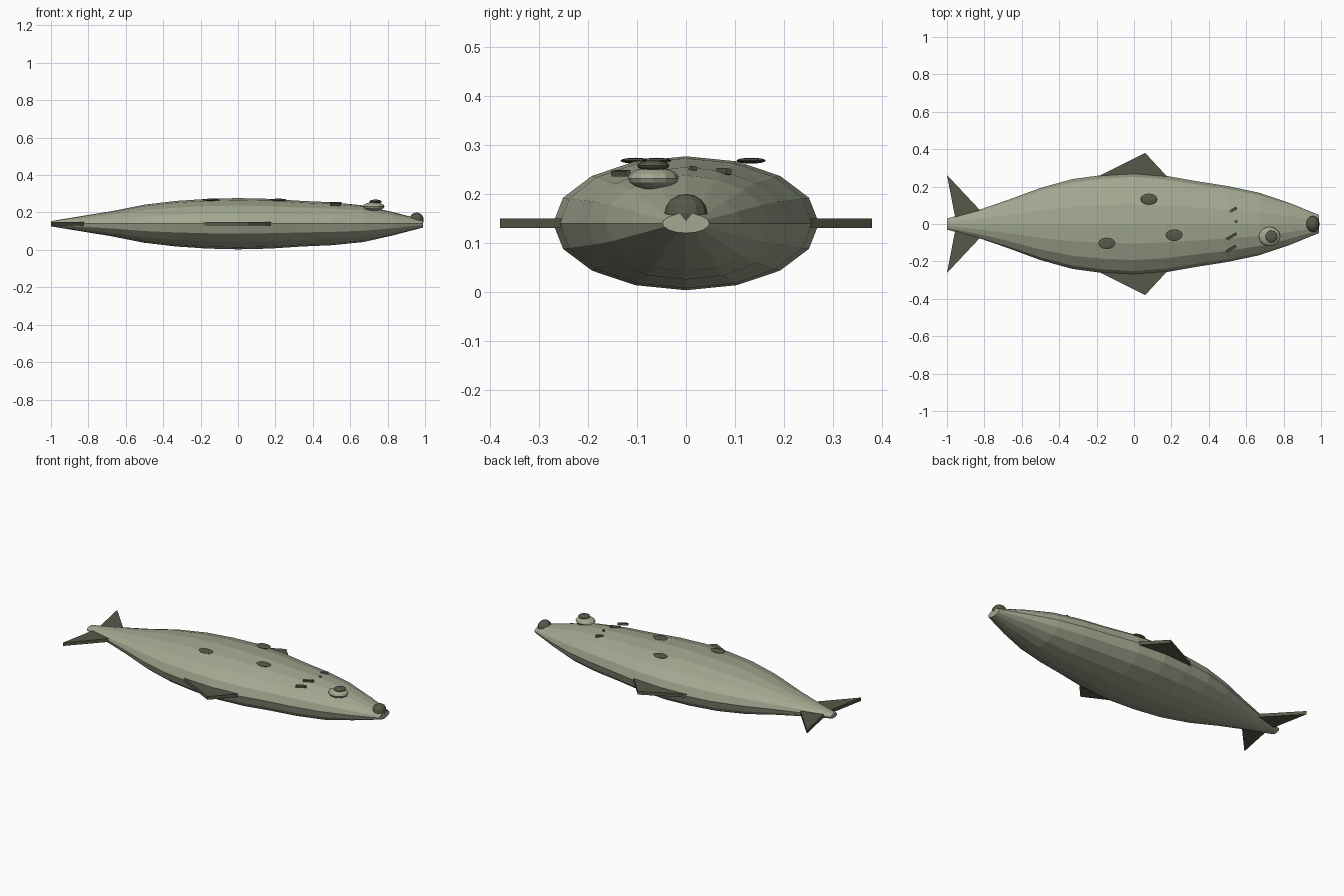
import bpy, bmesh, math

if "Cube" in bpy.data.objects:
    bpy.data.objects.remove(bpy.data.objects["Cube"])


def material(name, rgb):
    m = bpy.data.materials.new(name)
    m.diffuse_color = (*rgb, 1)
    m.use_nodes = True
    m.node_tree.nodes["Principled BSDF"].inputs["Base Color"].default_value = m.diffuse_color
    return m


SKIN = material("olive_skin", (0.36, 0.39, 0.28))
DARK = material("dark_olive", (0.09, 0.10, 0.065))
MID = 0.14


def finish(name, bm, mat):
    bmesh.ops.recalc_face_normals(bm, faces=bm.faces)
    mesh = bpy.data.meshes.new(name)
    bm.to_mesh(mesh)
    bm.free()
    mesh.materials.append(mat)
    obj = bpy.data.objects.new(name, mesh)
    bpy.context.collection.objects.link(obj)
    return obj


# body: 16-sided elliptical rings (x, half width, half height)
def body(rings, sides=16):
    bm = bmesh.new()
    loops = []
    for x, w, h in rings:
        loops.append([bm.verts.new((x, w * math.cos(2 * math.pi * i / sides),
                                    MID + h * math.sin(2 * math.pi * i / sides)))
                      for i in range(sides)])
    for a, b in zip(loops, loops[1:]):
        for i in range(sides):
            j = (i + 1) % sides
            bm.faces.new((a[i], a[j], b[j], b[i]))
    bm.faces.new(loops[0])
    bm.faces.new(loops[-1])
    finish("body", bm, SKIN)


body([(-1.0, 0.03, 0.014), (-0.83, 0.075, 0.042), (-0.67, 0.13, 0.068),
      (-0.5, 0.193, 0.102), (-0.33, 0.24, 0.122), (-0.16, 0.263, 0.133),
      (0.0, 0.272, 0.137), (0.17, 0.258, 0.133), (0.34, 0.228, 0.122),
      (0.5, 0.203, 0.115), (0.67, 0.167, 0.098), (0.83, 0.113, 0.062),
      (0.99, 0.048, 0.02)])


# fins: flat slabs mirrored to each side
def fin(name, outline):
    for side, s in (("left", 1), ("right", -1)):
        bm = bmesh.new()
        low = [bm.verts.new((x, s * y, MID - 0.01)) for x, y in outline]
        top = [bm.verts.new((x, s * y, MID + 0.01)) for x, y in outline]
        bm.faces.new(low)
        bm.faces.new(top)
        n = len(outline)
        for i in range(n):
            j = (i + 1) % n
            bm.faces.new((low[i], low[j], top[j], top[i]))
        finish(f"{name}_{side}", bm, DARK)


fin("side_fin", [(-0.19, 0.255), (0.06, 0.38), (0.18, 0.25)])
fin("tail_fin", [(-1.0, 0.262), (-0.82, 0.07), (-0.86, 0.0), (-0.955, 0.03)])


# eyes and spots: squashed low-poly spheres
def blob(name, loc, radii, mat, seg=12, rings=8):
    bm = bmesh.new()
    bmesh.ops.create_uvsphere(bm, u_segments=seg, v_segments=rings, radius=1)
    bmesh.ops.scale(bm, vec=radii, verts=bm.verts)
    finish(name, bm, mat).location = loc


blob("eye_mound", (0.725, -0.067, 0.232), (0.058, 0.052, 0.023), SKIN)
blob("eye_pupil", (0.735, -0.067, 0.258), (0.033, 0.033, 0.011), DARK)
blob("nose_eye", (0.955, 0.0, 0.16), (0.038, 0.044, 0.04), DARK)
for i, (x, y) in enumerate([(0.08, 0.133), (-0.145, -0.104), (0.215, -0.06)]):
    blob(f"spot_{i}", (x, y, 0.268), (0.045, 0.03, 0.006), DARK)

# gill marks: small tilted bars behind the eye
for i, (x, y, z, length) in enumerate([(0.52, -0.133, 0.242, 0.06), (0.522, -0.067, 0.25, 0.06),
                                       (0.545, 0.014, 0.25, 0.014), (0.53, 0.077, 0.246, 0.042)]):
    bm = bmesh.new()
    bmesh.ops.create_cube(bm, size=1)
    bmesh.ops.scale(bm, vec=(length, 0.012, 0.012), verts=bm.verts)
    bar = finish(f"gill_mark_{i}", bm, DARK)
    bar.location = (x, y, z)
    bar.rotation_euler = (0.15 if y < 0 else -0.15, 0, math.radians(30))
